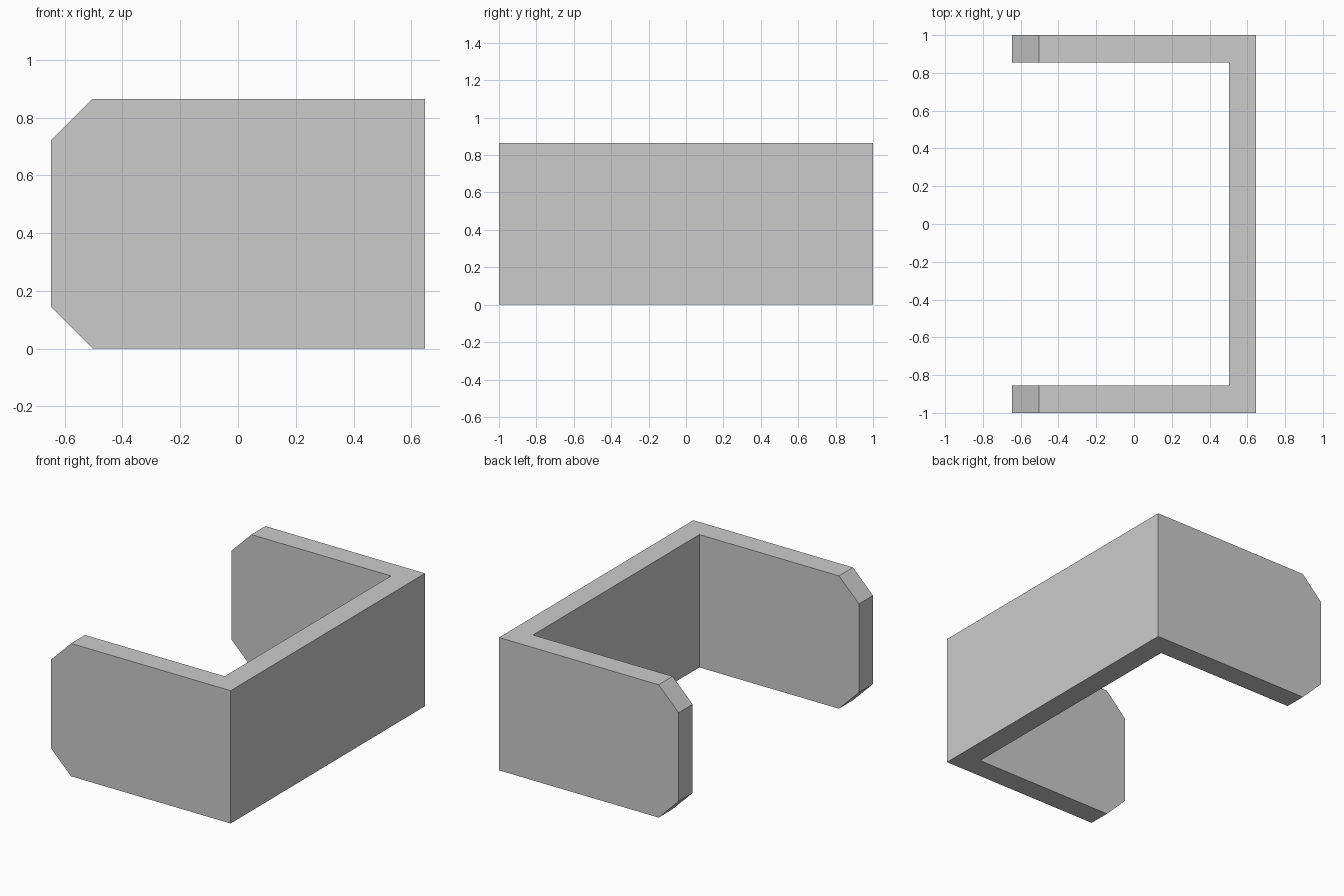
import bpy
import bmesh

cube = bpy.data.objects.get("Cube")
if cube:
    bpy.data.objects.remove(cube, do_unlink=True)

HALF_X, HALF_Y = 0.647, 1.0
HEIGHT = 0.865
WALL = 0.144

# Plain grey material
grey = bpy.data.materials.new("plain_grey")
grey.use_nodes = True
colour = (0.6, 0.6, 0.6, 1.0)
grey.diffuse_color = colour
grey.node_tree.nodes["Principled BSDF"].inputs["Base Color"].default_value = colour

# U-shaped plan, open towards -x
inner_x, inner_y = HALF_X - WALL, HALF_Y - WALL
half_plan = [(-HALF_X, -inner_y), (-HALF_X, -HALF_Y), (HALF_X, -HALF_Y)]
inner_corner = (inner_x, -inner_y)
plan = half_plan + [(x, -y) for x, y in reversed(half_plan)]
plan += [(inner_corner[0], -inner_corner[1]), inner_corner]

bm = bmesh.new()
base = bm.faces.new([bm.verts.new((x, y, 0)) for x, y in plan])
top = bmesh.ops.extrude_face_region(bm, geom=[base], use_keep_orig=True)
bmesh.ops.translate(bm, vec=(0, 0, HEIGHT),
                    verts=[g for g in top["geom"] if isinstance(g, bmesh.types.BMVert)])
bmesh.ops.recalc_face_normals(bm, faces=bm.faces[:])

# Chamfer the upper and lower corners of both arm ends
end_edges = [e for e in bm.edges
             if all(v.co.x < -HALF_X + 0.01 for v in e.verts)
             and abs(e.verts[0].co.z - e.verts[1].co.z) < 0.01]
bmesh.ops.bevel(bm, geom=end_edges, offset=WALL, offset_type='OFFSET',
                segments=1, profile=0.5, affect='EDGES')
bmesh.ops.recalc_face_normals(bm, faces=bm.faces[:])

mesh = bpy.data.meshes.new("u_bracket")
bm.to_mesh(mesh)
bm.free()
mesh.materials.append(grey)
bracket = bpy.data.objects.new("u_bracket", mesh)
bpy.context.collection.objects.link(bracket)
